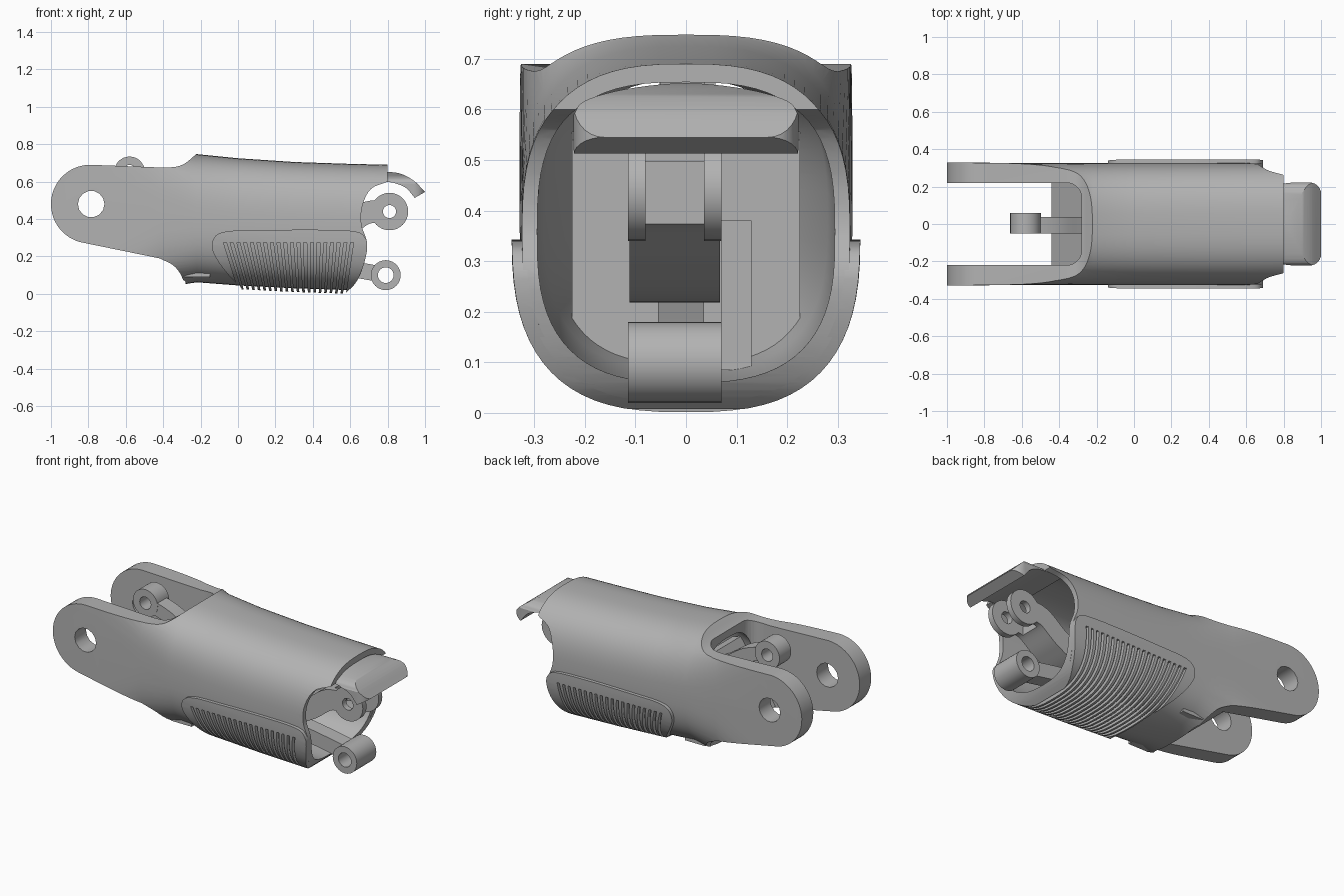
import bpy, bmesh, math
from mathutils import Vector

cube = bpy.data.objects.get("Cube")
if cube:
    bpy.data.objects.remove(cube, do_unlink=True)

grey = bpy.data.materials.new("plain grey")
grey.use_nodes = True
grey.diffuse_color = (0.45, 0.45, 0.45, 1)
grey.node_tree.nodes["Principled BSDF"].inputs["Base Color"].default_value = (0.45, 0.45, 0.45, 1)


def make(name, bm):
    bmesh.ops.recalc_face_normals(bm, faces=bm.faces)
    mesh = bpy.data.meshes.new(name)
    bm.to_mesh(mesh)
    bm.free()
    mesh.materials.append(grey)
    ob = bpy.data.objects.new(name, mesh)
    bpy.context.collection.objects.link(ob)
    return ob


def spline(pts, steps=5):
    """Smooth open curve through the points."""
    p = [Vector(q) for q in pts]
    p = [2 * p[0] - p[1]] + p + [2 * p[-1] - p[-2]]
    out = []
    for a, b, c, d in zip(p, p[1:], p[2:], p[3:]):
        for i in range(steps):
            t = i / steps
            out.append(0.5 * (2 * b + (c - a) * t + (2 * a - 5 * b + 4 * c - d) * t * t
                              + (3 * b - a - 3 * c + d) * t ** 3))
    return out + [p[-2]]


def arc(cx, cz, r, start=0, end=360, n=32):
    full = end - start == 360
    steps = n if full else n - 1
    angles = [math.radians(start + (end - start) * i / steps) for i in range(n)]
    return [(cx + r * math.cos(a), cz + r * math.sin(a)) for a in angles]


def strip(pts, width):
    """Outline of a constant-width band along a smooth path."""
    path = spline(pts, 8)
    left, right = [], []
    for i, p in enumerate(path):
        d = (path[min(i + 1, len(path) - 1)] - path[max(i - 1, 0)]).normalized()
        n = Vector((-d.y, d.x)) * width / 2
        left.append(p + n)
        right.append(p - n)
    return left + right[::-1]


def prism(name, pts, lo, hi, axis="y", bm=None):
    """Extrude an outline along an axis."""
    place = {"y": lambda u, v, h: (u, h, v), "z": lambda u, v, h: (u, v, h),
             "x": lambda u, v, h: (h, u, v)}[axis]
    own = bm is None
    bm = bm or bmesh.new()
    a, b = [[bm.verts.new(place(p[0], p[1], h)) for p in pts] for h in (lo, hi)]
    bm.faces.new(a)
    bm.faces.new(b[::-1])
    for i in range(len(a)):
        j = (i + 1) % len(a)
        bm.faces.new((a[i], b[i], b[j], a[j]))
    return make(name, bm) if own else None


def loft(name, stations, grow=0.0, n=72):
    """Rounded sections: x, bottom, top, half width, squareness."""
    bm = bmesh.new()
    rings = []
    for x, lo, hi, w, e in stations:
        ring = []
        for i in range(n):
            c, s = math.cos(math.tau * i / n), math.sin(math.tau * i / n)
            y = math.copysign(abs(c) ** (2 / e), c) * (w + grow)
            z = math.copysign(abs(s) ** (2 / e), s) * ((hi - lo) / 2 + grow)
            ring.append(bm.verts.new((x, y, z + (lo + hi) / 2)))
        rings.append(ring)
    for a, b in zip(rings, rings[1:]):
        for i in range(n):
            j = (i + 1) % n
            bm.faces.new((a[i], a[j], b[j], b[i]))
    bm.faces.new(rings[0])
    bm.faces.new(rings[-1][::-1])
    return make(name, bm)


def combine(ob, other, op):
    mod = ob.modifiers.new("cut", "BOOLEAN")
    mod.operation, mod.object, mod.solver = op, other, "EXACT"
    bpy.context.view_layer.objects.active = ob
    bpy.ops.object.modifier_apply(modifier=mod.name)
    bpy.data.objects.remove(other, do_unlink=True)


# Hollow shell with two rear arms
sections = [(-1.1, -0.1, 1.0, 0.33, 6), (-0.7, -0.1, 0.98, 0.327, 5),
            (-0.42, 0.03, 0.82, 0.325, 3.4), (-0.22, 0.062, 0.747, 0.325, 2.8),
            (0.0, 0.045, 0.725, 0.325, 2.7), (0.3, 0.03, 0.705, 0.325, 2.7),
            (0.6, 0.02, 0.695, 0.325, 2.7), (0.9, 0.015, 0.688, 0.322, 2.7)]
shell = loft("shell", sections)
front_edge = spline([(0.57, 0.0), (0.63, 0.06), (0.67, 0.15), (0.69, 0.27), (0.66, 0.37),
                     (0.665, 0.47), (0.71, 0.56), (0.8, 0.6)])
outline = (arc(-0.79, 0.48, 0.21, 90, 260)
           + spline([(-0.42, 0.19), (-0.35, 0.155), (-0.31, 0.11), (-0.288, 0.06)])
           + [(-0.285, -0.2), (0.57, -0.2)] + front_edge + [(0.802, 0.9), (-0.22, 0.9)]
           + spline([(-0.22, 0.75), (-0.28, 0.70), (-0.33, 0.68), (-0.4, 0.675)]))
combine(shell, prism("side_outline", outline, -0.6, 0.6), "INTERSECT")
slot = [(-1.3, -0.22)] + arc(-0.36, -0.14, 0.08, -90, 0, 8) + arc(-0.36, 0.14, 0.08, 0, 90, 8) + [(-1.3, 0.22)]
combine(shell, prism("slot", slot, -0.5, 1.5, "z"), "DIFFERENCE")
cavity = [(-0.32, 0.14, 0.65, 0.2, 3), (-0.1, 0.085, 0.685, 0.28, 2.8),
          (0.3, 0.065, 0.667, 0.292, 2.8), (0.95, 0.055, 0.65, 0.296, 2.8)]
combine(shell, loft("cavity", cavity), "DIFFERENCE")
combine(shell, prism("pivot_hole", arc(-0.785, 0.48, 0.071, n=14), -0.6, 0.6), "DIFFERENCE")

# Sloping wall between the arms
rear_wall = prism("rear_wall", [(-0.44, 0.2), (-0.35, 0.16), (-0.285, 0.09), (-0.15, 0.09),
                                (-0.15, 0.54), (-0.21, 0.56)], -0.225, 0.225)

# Ribbed grip pad wrapped round the underside
pad = loft("grip_pad", sections[3:], 0.02)
pad_outline = (spline([(0.02, 0.03), (-0.05, 0.1), (-0.11, 0.18), (-0.14, 0.25), (-0.12, 0.31),
                       (-0.05, 0.335), (0.1, 0.34), (0.4, 0.343), (0.62, 0.335), (0.68, 0.3),
                       (0.69, 0.24), (0.67, 0.15), (0.63, 0.06), (0.57, 0.0)])
               + [(0.56, -0.1), (0.02, -0.1)])
combine(pad, prism("pad_outline", pad_outline, -0.6, 0.6), "INTERSECT")
combine(pad, loft("pad_core", sections[2:], -0.008), "DIFFERENCE")
grooves = bmesh.new()
count = 20
for i in range(count):
    t = i / (count - 1)
    top, low, w = -0.07 + 0.68 * t, 0.035 + 0.525 * t, 0.008
    prism("", [(top - w, 0.275), (top + w, 0.275), (low + w, -0.06), (low - w, -0.06)],
          -0.6, 0.6, bm=grooves)
combine(pad, make("grooves", grooves), "DIFFERENCE")

# Curved nail over the tip
nail_side = (spline([(0.68, 0.655), (0.8, 0.652), (0.87, 0.642), (0.94, 0.605), (1.0, 0.545)])
             + spline([(0.945, 0.513), (0.9, 0.565), (0.85, 0.588), (0.8, 0.598), (0.68, 0.6)]))
nail = prism("nail", nail_side, -0.222, 0.222)
nail_front = ([(-0.222, 0.4)] + spline([(-0.222, 0.59), (-0.2, 0.617), (-0.12, 0.64), (0, 0.652),
                                        (0.12, 0.64), (0.2, 0.617), (0.222, 0.59)]) + [(0.222, 0.4)])
combine(nail, prism("nail_dome", nail_front, 0.5, 1.2, "x"), "INTERSECT")
nail_top = ([(0.5, -0.3)] + arc(0.94, -0.162, 0.06, -90, 0, 8)
            + arc(0.94, 0.162, 0.06, 0, 90, 8) + [(0.5, 0.3)])
combine(nail, prism("nail_tip", nail_top, 0.3, 0.9, "z"), "INTERSECT")


def link(name, centre, radius, hole, eye, path, width, arm):
    """Ringed eye on the end of a curved arm."""
    ob = prism(name, arc(*centre, radius), *eye)
    combine(ob, prism("arm", strip([centre] + path, width), *arm), "UNION")
    combine(ob, prism("bore", arc(*centre, hole, n=24), -0.5, 0.5), "DIFFERENCE")
    return ob


# Linkage inside the shell
rear_link = link("rear_link", (-0.58, 0.652), 0.082, 0.037, (-0.052, 0.058),
                 [(-0.42, 0.6), (-0.25, 0.49), (0.0, 0.38), (0.2, 0.3)], 0.08, (-0.05, 0.038))
upper_link = link("upper_link", (0.81, 0.44), 0.1, 0.035, (-0.115, 0.07),
                  [(0.68, 0.43), (0.55, 0.34), (0.4, 0.28), (0.15, 0.3)], 0.12, (-0.112, 0.067))
gap = [(0.7, 0.2), (1.0, 0.2), (1.0, 0.7), (0.7, 0.7)]
combine(upper_link, prism("fork_gap", gap, -0.08, 0.036), "DIFFERENCE")
lower_link = link("lower_link", (0.79, 0.1), 0.08, 0.042, (-0.115, 0.07),
                  [(0.68, 0.12), (0.5, 0.15), (0.2, 0.19), (-0.17, 0.2)], 0.085, (-0.055, 0.036))
side_block = prism("side_block", [(-0.16, 0.085), (0.0, 0.085), (0.0, 0.38), (-0.16, 0.38)], 0.07, 0.13)

# Smooth curved surfaces, keep sharp edges
for ob in (shell, rear_wall, pad, nail, rear_link, upper_link, lower_link, side_block):
    bpy.ops.object.select_all(action="DESELECT")
    ob.select_set(True)
    bpy.context.view_layer.objects.active = ob
    bpy.ops.object.shade_smooth_by_angle(angle=math.radians(30))
